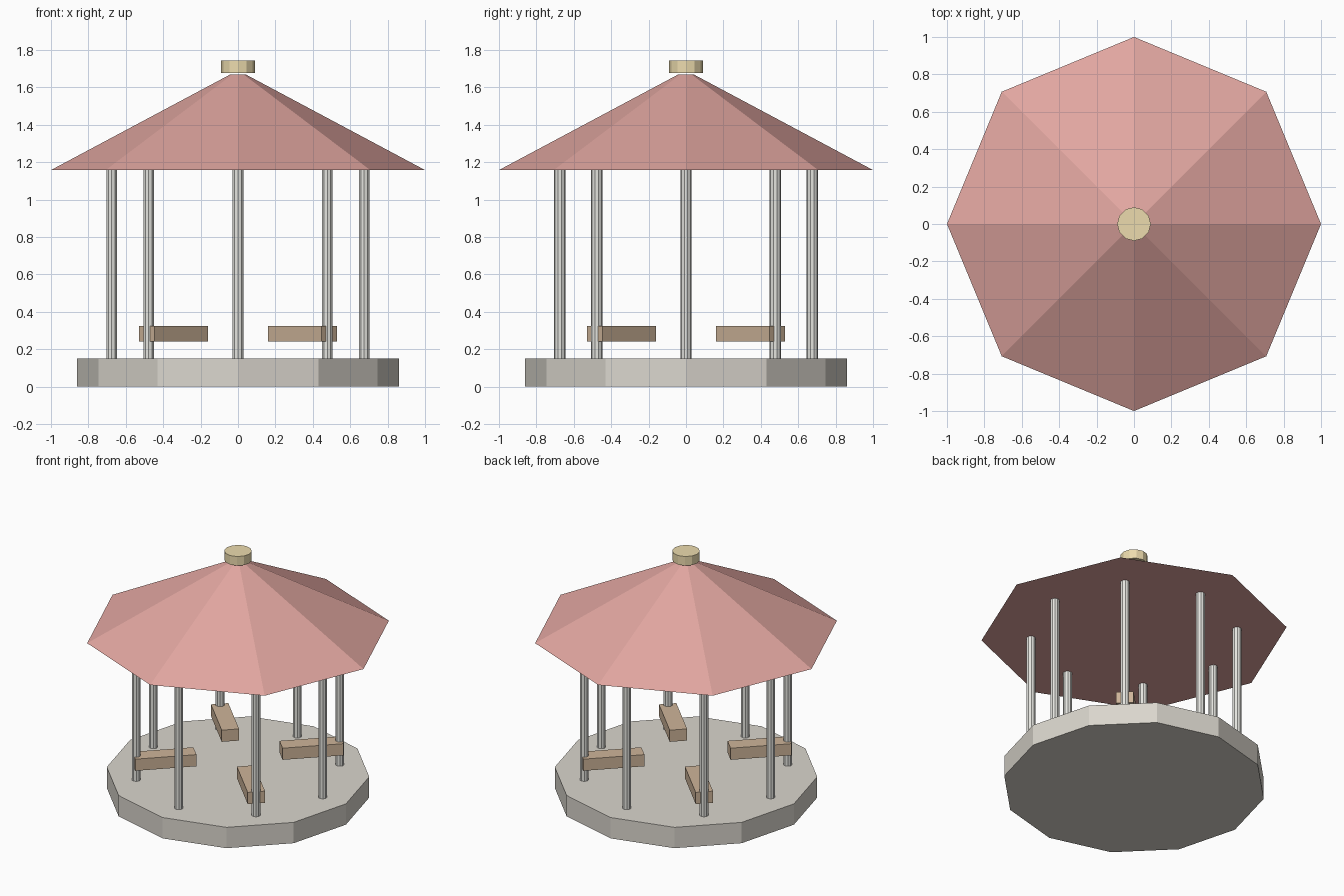
import bpy
from math import radians, cos, sin

if "Cube" in bpy.data.objects:
    bpy.data.objects.remove(bpy.data.objects["Cube"])


def material(name, rgb):
    mat = bpy.data.materials.new(name)
    mat.diffuse_color = (*rgb, 1)
    mat.use_nodes = True
    mat.node_tree.nodes["Principled BSDF"].inputs["Base Color"].default_value = mat.diffuse_color
    return mat


STONE = material("stone", (0.70, 0.67, 0.61))
METAL = material("pale_metal", (0.78, 0.78, 0.74))
RED = material("roof_red", (0.75, 0.38, 0.35))
WOOD = material("wood", (0.62, 0.46, 0.32))
GOLD = material("gold", (0.84, 0.71, 0.42))


def prism(name, sides, r_low, r_high, z0, z1, mat, x=0, y=0):
    """Flat-shaded prism or frustum with its first corner on +x."""
    bpy.ops.mesh.primitive_cone_add(vertices=sides, radius1=r_low, radius2=r_high,
                                    depth=z1 - z0, location=(x, y, (z0 + z1) / 2))
    obj = bpy.context.object
    obj.name = name
    obj.data.materials.append(mat)
    return obj


# Twelve-sided floor
prism("floor_slab", 12, 0.86, 0.86, 0, 0.15, STONE)

# Ring of eight posts
for i in range(8):
    a = radians(45 * i)
    prism(f"post_{i + 1}", 10, 0.03, 0.03, 0.15, 1.16, METAL,
          0.675 * cos(a), 0.675 * sin(a))

# Four floating benches, pointing at the centre along the diagonals
for i in range(4):
    a = radians(45 + 90 * i)
    bpy.ops.mesh.primitive_cube_add(size=1, location=(0.488 * cos(a), 0.488 * sin(a), 0.282),
                                    rotation=(0, 0, a))
    bench = bpy.context.object
    bench.name = f"bench_{i + 1}"
    bench.scale = (0.405, 0.115, 0.084)
    bench.data.materials.append(WOOD)

# Eight-sided roof and round cap
prism("roof", 8, 1.0, 0.04, 1.158, 1.67, RED)
prism("roof_cap", 12, 0.09, 0.09, 1.677, 1.743, GOLD)
